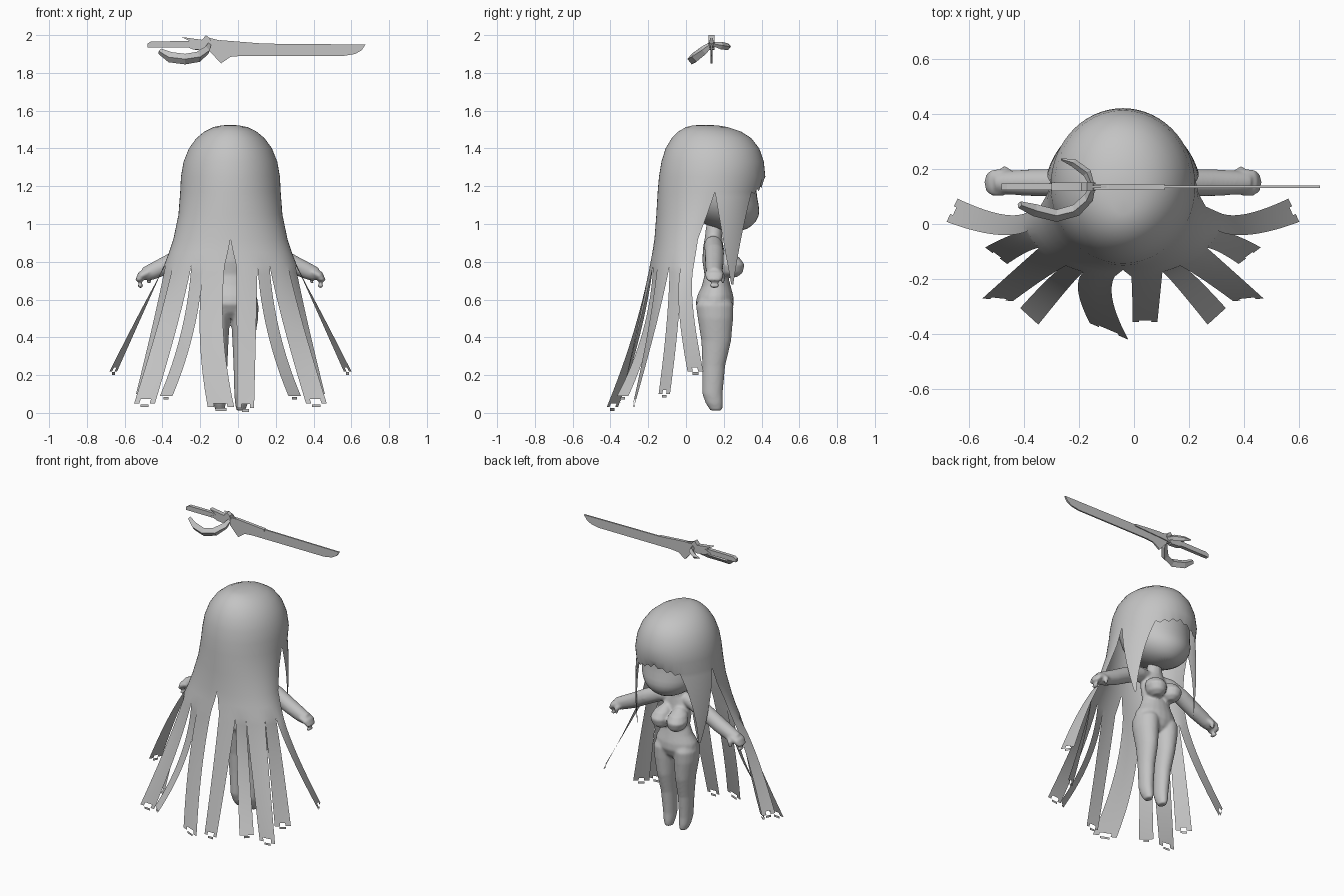
import bpy, bmesh, math
from mathutils import Vector

cube = bpy.data.objects.get("Cube")
if cube:
    bpy.data.objects.remove(cube)

CX = -0.04  # figure's centre line

grey = bpy.data.materials.new("plain_grey")
grey.use_nodes = True
grey.diffuse_color = (0.55, 0.55, 0.55, 1)
grey.node_tree.nodes["Principled BSDF"].inputs["Base Color"].default_value = (0.55, 0.55, 0.55, 1)


def make(name, verts, faces, smooth=True):
    """Build a mesh object, welding points that coincide."""
    mesh = bpy.data.meshes.new(name)
    mesh.from_pydata([tuple(v) for v in verts], [], faces)
    bm = bmesh.new()
    bm.from_mesh(mesh)
    bmesh.ops.remove_doubles(bm, verts=bm.verts, dist=.0005)
    bmesh.ops.recalc_face_normals(bm, faces=bm.faces)
    bm.to_mesh(mesh)
    bm.free()
    mesh.materials.append(grey)
    obj = bpy.data.objects.new(name, mesh)
    bpy.context.collection.objects.link(obj)
    if smooth:
        bpy.ops.object.select_all(action="DESELECT")
        obj.select_set(True)
        bpy.context.view_layer.objects.active = obj
        bpy.ops.object.shade_smooth_by_angle(angle=math.radians(50))
    return obj


def skin(name, rings, smooth=True):
    """Join equal rings of points into a closed body."""
    n = len(rings[0])
    verts = [p for r in rings for p in r]
    faces = [(i * n + k, i * n + (k + 1) % n, (i + 1) * n + (k + 1) % n, (i + 1) * n + k)
             for i in range(len(rings) - 1) for k in range(n)]
    faces += [tuple(range(n))[::-1], tuple(range(len(verts) - n, len(verts)))]
    return make(name, verts, faces, smooth)


def loft(name, rows, sides=20):
    """Rows of height, x, y, x radius, y radius."""
    turn = [math.tau * k / sides for k in range(sides)]
    return skin(name, [[(CX + x + rx * math.cos(a), y + ry * math.sin(a), z) for a in turn]
                       for z, x, y, rx, ry in rows])


def tube(name, pts, sides=12, flat=1.0, smooth=True):
    """Points of x, y, z, radius."""
    rings = []
    for i, p in enumerate(pts):
        ahead = Vector(pts[min(i + 1, len(pts) - 1)][:3]) - Vector(pts[max(i - 1, 0)][:3])
        q = ahead.to_track_quat("Z", "Y")
        rings.append([Vector(p[:3]) + q @ Vector((p[3] * flat * math.cos(math.tau * k / sides),
                                                  p[3] * math.sin(math.tau * k / sides), 0))
                      for k in range(sides)])
    return skin(name, rings, smooth)


def plate(name, outline, thick, y=.135):
    skin(name, [[(x, y + s * thick / 2, z) for x, z in outline] for s in (-1, 1)], False)


# Head
head = loft("head", [(.962, 0, .25, .04, .05), (.985, 0, .24, .11, .11), (1.04, 0, .2, .178, .195),
                     (1.1, 0, .175, .212, .215), (1.18, 0, .15, .225, .22), (1.32, 0, .14, .23, .24),
                     (1.42, 0, .14, .17, .18), (1.47, 0, .14, .08, .09)])
head.modifiers.new("round", "SUBSURF").levels = 1

# Body parts, fused into one smooth skin
body = loft("body", [(.5, 0, .155, .05, .05), (.53, 0, .155, .11, .08), (.575, 0, .152, .147, .102),
                     (.62, 0, .155, .141, .096), (.67, 0, .16, .113, .077), (.73, 0, .16, .094, .062),
                     (.8, 0, .15, .099, .063), (.87, 0, .145, .101, .056), (.92, 0, .145, .062, .047),
                     (1.0, 0, .15, .042, .042)])
parts = [body]
for side in (1, -1):
    def arm_pts(*rows):
        return [(CX + side * x, y, z, r) for x, y, z, r in rows]

    parts += [
        loft("leg", [(.012, side * .055, .16, .023, .031), (.05, side * .058, .15, .034, .046),
                     (.1, side * .06, .14, .04, .054), (.25, side * .064, .147, .048, .061),
                     (.38, side * .069, .16, .059, .079), (.5, side * .075, .156, .072, .094),
                     (.57, side * .074, .152, .075, .1), (.62, side * .065, .152, .06, .075)]),
        loft("bust", [(.718, side * .055, .235, .025, .035), (.74, side * .058, .238, .054, .062),
                      (.785, side * .061, .237, .067, .075), (.825, side * .058, .22, .052, .062),
                      (.86, side * .05, .19, .02, .025)], 14),
        tube("arm", arm_pts((.05, .14, .9, .038), (.12, .145, .89, .049), (.22, .15, .847, .051),
                            (.33, .15, .787, .049), (.41, .15, .75, .044), (.455, .15, .732, .038)), 16),
        tube("hand", arm_pts((.41, .15, .752, .02), (.44, .15, .742, .025), (.47, .15, .727, .025),
                             (.485, .15, .7, .02), (.48, .15, .676, .016), (.468, .15, .664, .009)),
             12, 2.0),
        tube("thumb", arm_pts((.41, .18, .74, .017), (.43, .195, .72, .017), (.432, .195, .685, .01)), 8)]
bpy.ops.object.select_all(action="DESELECT")
for part in parts:
    part.select_set(True)
bpy.context.view_layer.objects.active = body
bpy.ops.object.join()
fuse = body.modifiers.new("fuse", "REMESH")
fuse.mode = "VOXEL"
fuse.voxel_size = .008
fuse.use_smooth_shade = True
body.modifiers.new("soften", "SMOOTH").iterations = 6

# Hair rings: height, half width, back y, front y
RINGS = [(1.525, 0, .1, .1), (1.522, .045, .035, .165), (1.513, .09, 0, .22), (1.49, .137, -.04, .29),
         (1.455, .18, -.075, .345), (1.4, .22, -.108, .388), (1.33, .248, -.13, .412),
         (1.25, .262, -.143, .42), (1.17, .266, -.15, .4), (1.05, .275, -.157, .33),
         (.92, .302, -.167, .25), (.85, .325, -.178, .24), (.78, .352, -.192, .23)]
BROW_RING, LAST = 8, len(RINGS) - 1
PART = {11: 2.5, 12: 5}  # opening of the centre back split, in degrees
STEP, EDGE, BROW, FRONT = 6, 16, 24, 30  # columns of each half, back to front


def hair_pt(side, col, i):
    z, a, back, front = RINGS[i]
    phi = math.radians(side * (col * STEP if col else PART.get(i, 0)))
    if i == BROW_RING and col > BROW:  # arched, slightly ragged fringe
        z += .045 * (col - BROW) / (FRONT - BROW) - (.018 if col % 2 else 0)
    return Vector((CX + a * math.sin(phi), (back + front) / 2 - (front - back) / 2 * math.cos(phi), z))


verts, faces = [], []


def add_grid(rows, skip_end=False):
    base, n = len(verts), len(rows[0])
    for row in rows:
        verts.extend(row)
    for i in range(len(rows) - 1):
        for k in range(n - 1):
            if not (skip_end and i == len(rows) - 2 and 0 < k < n - 2):
                a = base + i * n + k
                faces.append((a, a + 1, a + n + 1, a + n))


def add_strand(side, c0, c1, ring, knee, tip, tip_half, ragged=True):
    """Sweep a run of shell columns along a curve to a narrow tip."""
    roots = [hair_pt(side, c, ring) for c in range(c0, c1 + 1)]
    spread = [2 * k / (c1 - c0) - 1 for k in range(c1 - c0 + 1)]
    root, half = (roots[0] + roots[-1]) / 2, (roots[-1] - roots[0]) / 2
    knee, tip = (Vector((CX + side * x, y, z)) for x, y, z in (knee, tip))
    tip_half = Vector((side * tip_half[0], tip_half[1], 0))
    rows = []
    for t in [j / 16 for j in range(16)] + [.975, 1]:
        mid = root * (1 - t) ** 2 + knee * 2 * t * (1 - t) + tip * t * t
        wide = half.lerp(tip_half, t)
        rows.append([mid + wide * s + (p - root - half * s) * (1 - t) ** 2 for p, s in zip(roots, spread)])
    add_grid(rows, ragged)
    if ragged:  # loose scrap below the notch
        drop = Vector((0, 0, -.012))
        add_grid([[tip + tip_half * s + drop * d for s in (-.4, .4)] for d in (.4, 1.6)])


# Long strands: columns, bend point, tip, tip half width
STRANDS = [(4, 6, (.2, -.17, .42), (.34, -.335, .09), (.033, .03)),
           (6, 10, (.315, -.16, .5), (.455, -.275, .05), (.055, .005)),
           (10, 13, (.37, -.06, .5), (.46, -.115, .1), (.04, .03)),
           (13, 16, (.43, -.03, .62), (.62, .05, .22), (-.02, .042))]
for side in (1, -1):
    # Shell: full round above the brow, open at the front below it
    add_grid([[hair_pt(side, c, i) for c in range(FRONT + 1)] for i in range(BROW_RING + 1)])
    add_grid([[hair_pt(side, c, i) for c in range(EDGE + 1)] for i in range(BROW_RING, LAST + 1)])
    for c0, c1, knee, tip, half in STRANDS:
        add_strand(side, c0, c1, LAST, knee, tip, half)
    # Pointed lock framing the face
    add_strand(side, EDGE, BROW, BROW_RING, (.265, .24, .95), (.235, .245, .68), (-.003, .005), False)
# Middle back strands, one swept further than the other
add_strand(1, 0, 4, LAST, (.085, -.25, .45), (.08, -.355, .025), (.045, 0))
add_strand(-1, 0, 4, LAST, (.13, -.24, .42), (.05, -.39, .03), (.07, .03))
make("hair", verts, faces)

# Sword floating overhead
plate("blade", [(-.15, 1.915), (-.09, 1.85), (-.04, 1.885), (.02, 1.89), (.56, 1.89), (.62, 1.9),
                (.655, 1.92), (.675, 1.95), (.11, 1.955), (-.09, 1.97), (-.15, 1.985)], .01)
plate("blade_spine", [(-.18, 1.93), (-.08, 1.935), (.11, 1.943), (.11, 1.957), (-.09, 1.973),
                      (-.18, 1.97)], .022)
plate("handle", [(-.48, 1.935), (-.26, 1.935), (-.16, 1.925), (-.16, 1.965), (-.26, 1.968),
                 (-.46, 1.967), (-.48, 1.955)], .024)
plate("hilt_block", [(-.29, 1.945), (-.24, 1.925), (-.18, 1.92), (-.14, 1.96), (-.15, 1.985),
                     (-.17, 2.0), (-.19, 1.975), (-.3, 1.99), (-.25, 1.965)], .03)
tube("hand_guard", [(-.415, .07, 1.915, .016), (-.36, .05, 1.883, .028), (-.28, .03, 1.873, .028),
                    (-.21, .05, 1.885, .028), (-.165, .095, 1.92, .024), (-.15, .135, 1.955, .012)],
     4, .8, False)
tube("hilt_fin", [(-.265, .235, 1.94, .004), (-.22, .222, 1.938, .018), (-.17, .185, 1.945, .02),
                  (-.15, .135, 1.955, .01)], 4, .8, False)
